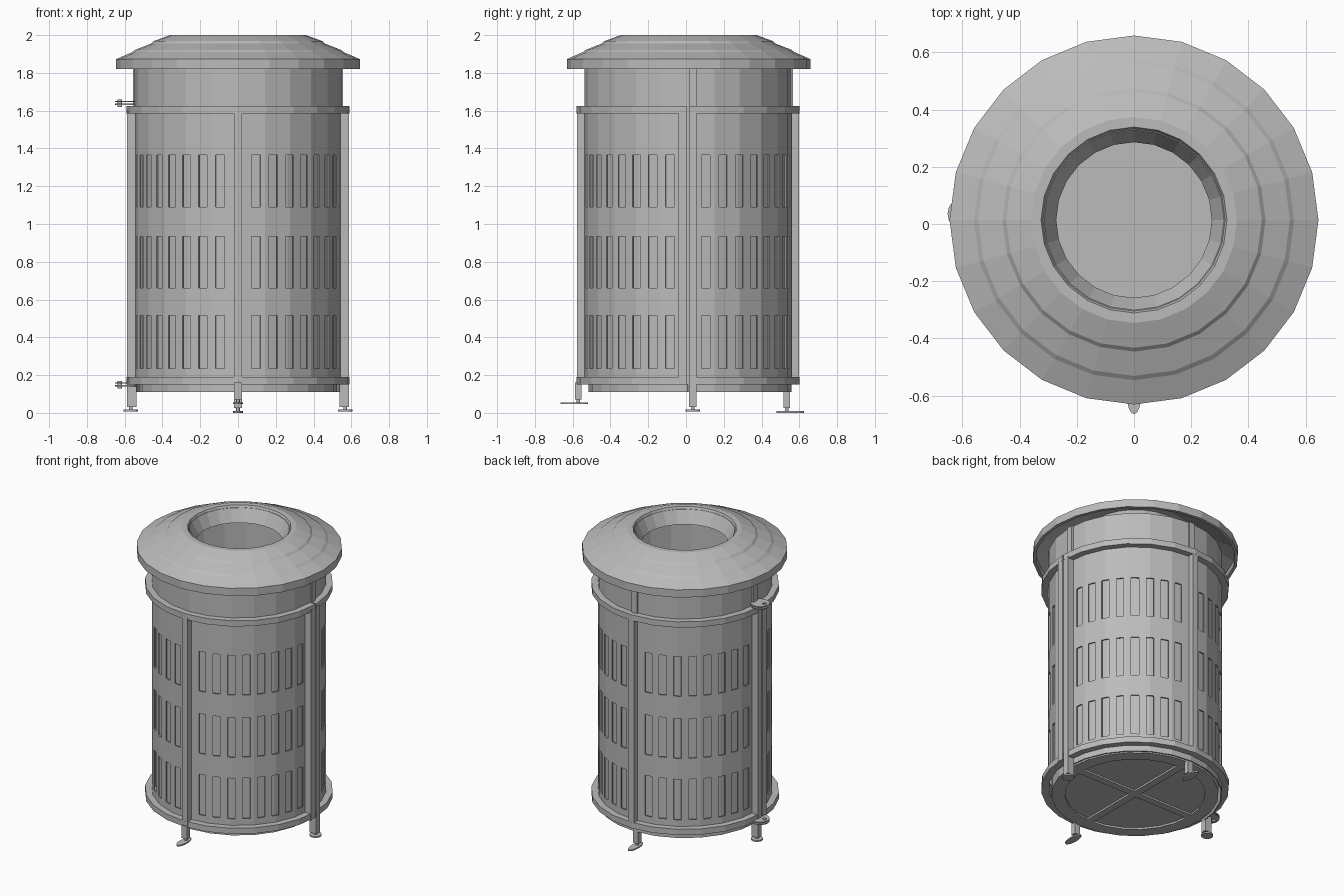
import bpy, bmesh, math
from mathutils import Matrix, Vector

cube = bpy.data.objects.get("Cube")
if cube:
    bpy.data.objects.remove(cube, do_unlink=True)

CY = 0.01            # centre of the round body along y
SIDES = 24
STEP = 360 / SIDES

grey = bpy.data.materials.new("galvanised grey")
grey.use_nodes = True
COLOUR = (0.5, 0.5, 0.5, 1)
grey.diffuse_color = COLOUR
grey.node_tree.nodes["Principled BSDF"].inputs["Base Color"].default_value = COLOUR


def finish(name, bm, normals=True):
    if normals:
        bmesh.ops.recalc_face_normals(bm, faces=bm.faces)
    mesh = bpy.data.meshes.new(name)
    bm.to_mesh(mesh)
    bm.free()
    mesh.materials.append(grey)
    obj = bpy.data.objects.new(name, mesh)
    bpy.context.collection.objects.link(obj)
    return obj


def on_polygon(r, deg):
    """Point on the flat-sided round outline, with corners on the axes."""
    half = math.radians(STEP / 2)
    off = math.radians(deg % STEP) - half
    d = r * math.cos(half) / math.cos(off)
    a = math.radians(deg)
    return d * math.cos(a), CY + d * math.sin(a)


def revolve(name, profile, start=0, end=360, closed=True):
    """Sweep a profile of (radius, height) points around the body axis."""
    full = end - start == 360
    angles = [start] + [k * STEP for k in range(-SIDES, 2 * SIDES)
                        if start < k * STEP < end]
    if not full:
        angles.append(end)
    bm = bmesh.new()
    rows = [[bm.verts.new((*on_polygon(r, a), z)) for r, z in profile]
            for a in angles]
    n = len(profile)
    for i in range(len(rows) if full else len(rows) - 1):
        a, b = rows[i], rows[(i + 1) % len(rows)]
        for j in range(n if closed else n - 1):
            k = (j + 1) % n
            bm.faces.new((a[j], b[j], b[k], a[k]))
    if closed and not full:
        bm.faces.new(rows[0])
        bm.faces.new(rows[-1])
    return finish(name, bm)


def band(name, r0, r1, z0, z1, start=0, end=360):
    return revolve(name, [(r0, z0), (r1, z0), (r1, z1), (r0, z1)], start, end)


def box(name, x0, x1, y0, y1, z0, z1):
    bm = bmesh.new()
    size = Vector((x1 - x0, y1 - y0, z1 - z0))
    mid = Vector((x0 + x1, y0 + y1, z0 + z1)) / 2
    bmesh.ops.create_cube(bm, size=1, matrix=Matrix.Translation(mid) @ Matrix.Diagonal((*size, 1)))
    return finish(name, bm)


def disc(name, x, y, z0, z1, rx, ry=None, sides=16):
    bm = bmesh.new()
    bmesh.ops.create_cone(
        bm, cap_ends=True, segments=sides, radius1=1, radius2=1, depth=1,
        matrix=Matrix.Translation((x, y, (z0 + z1) / 2)) @ Matrix.Diagonal((rx, ry or rx, z1 - z0, 1)))
    return finish(name, bm)


# Perforated outer shell: cells inside the slot rows are left open
def perforated_shell(name, start, end, bottom, top):
    heights = [bottom, 0.235, 0.515, 0.66, 0.935, 1.09, 1.365, top]
    cuts = {start, end}
    cuts.update(a for a in range(start, end) if a % STEP == 0)
    cuts.update(a + 0.5 for a in range(start, end) if a % 5 == 2 or a % 10 == 7)
    cuts = sorted(cuts)
    bm = bmesh.new()
    grid = [[bm.verts.new((*on_polygon(0.548, a), z)) for z in heights] for a in cuts]
    for i in range(len(cuts) - 1):
        mid = (cuts[i] + cuts[i + 1]) / 2
        near = round(mid / 10) * 10
        slot = abs(mid - near) < 2.5 and near % 90 != 0
        for j in range(len(heights) - 1):
            if not (slot and j % 2 == 1):
                bm.faces.new((grid[i][j], grid[i + 1][j], grid[i + 1][j + 1], grid[i][j + 1]))
    bmesh.ops.delete(bm, geom=[v for v in bm.verts if not v.link_faces], context='VERTS')
    obj = finish(name, bm, normals=False)
    solid = obj.modifiers.new("sheet thickness", 'SOLIDIFY')
    solid.thickness = 0.008
    solid.offset = -1


perforated_shell("back_shell", 0, 180, 0.11, 1.6)
perforated_shell("door_shell", 180, 360, 0.15, 1.6)
band("upper_collar", 0.538, 0.548, 1.6, 1.83)

# Inner liner and floor
band("inner_liner", 0.515, 0.525, 0.11, 1.8)
disc("floor", 0, CY, 0.122, 0.135, 0.52, sides=SIDES)
band("floor_rim", 0.44, 0.52, 0.11, 0.124)
box("floor_brace_x", -0.45, 0.45, CY - 0.025, CY + 0.025, 0.11, 0.123)
box("floor_brace_y", -0.025, 0.025, CY - 0.45, CY + 0.45, 0.11, 0.123)

# Half hoops of the fixed frame and the door, with a slim gap between
for level, z in (("lower", 0.15), ("upper", 1.585)):
    band(f"{level}_back_hoop", 0.548, 0.59, z, z + 0.04, 0.5, 179.5)
    band(f"{level}_door_hoop", 0.548, 0.59, z, z + 0.04, 180.5, 359.5)

# Uprights, legs and feet
IN, OUT = 0.548, 0.588
box("front_upright", -0.02, 0.02, CY - OUT, CY - IN, 0.15, 1.6)
box("back_upright", -0.02, 0.02, CY + IN, CY + OUT, 0.15, 1.6)
box("back_upright_top", -0.02, 0.02, CY + 0.52, CY + 0.556, 1.6, 1.83)
for side, s in (("left", 1), ("right", -1)):
    x0, x1 = sorted((s * (IN - 0.01), s * OUT))
    box(f"{side}_door_upright", x0, x1, -0.04, 0.005, 0.15, 1.6)
    box(f"{side}_frame_upright", x0, x1, 0.015, 0.055, 0.03, 1.6)
    t0, t1 = sorted((s * 0.52, s * 0.556))
    box(f"{side}_upright_top", t0, t1, 0.015, 0.055, 1.6, 1.83)
    disc(f"{side}_foot_stem", s * 0.568, 0.036, 0.01, 0.035, 0.01)
    disc(f"{side}_foot_pad", s * 0.568, 0.036, 0.008, 0.018, 0.038)

for end, y, z, plate_y in (("front", -0.57, 0.047, -0.592), ("back", 0.533, 0, 0.553)):
    box(f"{end}_leg", -0.02, 0.02, y - 0.018, y + 0.018, z + 0.025, 0.16)
    disc(f"{end}_foot_stem", 0, y, z + 0.005, z + 0.03, 0.01)
    disc(f"{end}_foot_plate", 0, plate_y, z, z + 0.009, 0.026, 0.073)

# Door hinges: two rounded leaves on a pin
for level, z in (("lower", 0.15), ("upper", 1.64)):
    for leaf, dz in (("bottom", -0.009), ("top", 0.005)):
        disc(f"{level}_hinge_{leaf}_leaf", -0.592, 0.035, z + dz, z + dz + 0.006, 0.06)
    disc(f"{level}_hinge_pin", -0.625, 0.035, z - 0.02, z + 0.02, 0.012)

# Stepped hollow lid with a funnel opening
lid = revolve("lid", [
    (0.645, 1.82), (0.645, 1.873), (0.56, 1.91), (0.545, 1.922),
    (0.46, 1.955), (0.447, 1.968), (0.36, 2.0), (0.325, 2.0),
    (0.28, 1.9), (0.272, 1.9), (0.315, 1.985), (0.36, 1.985),
    (0.55, 1.9), (0.625, 1.86), (0.625, 1.82)])
lid.location.y = 0.004
